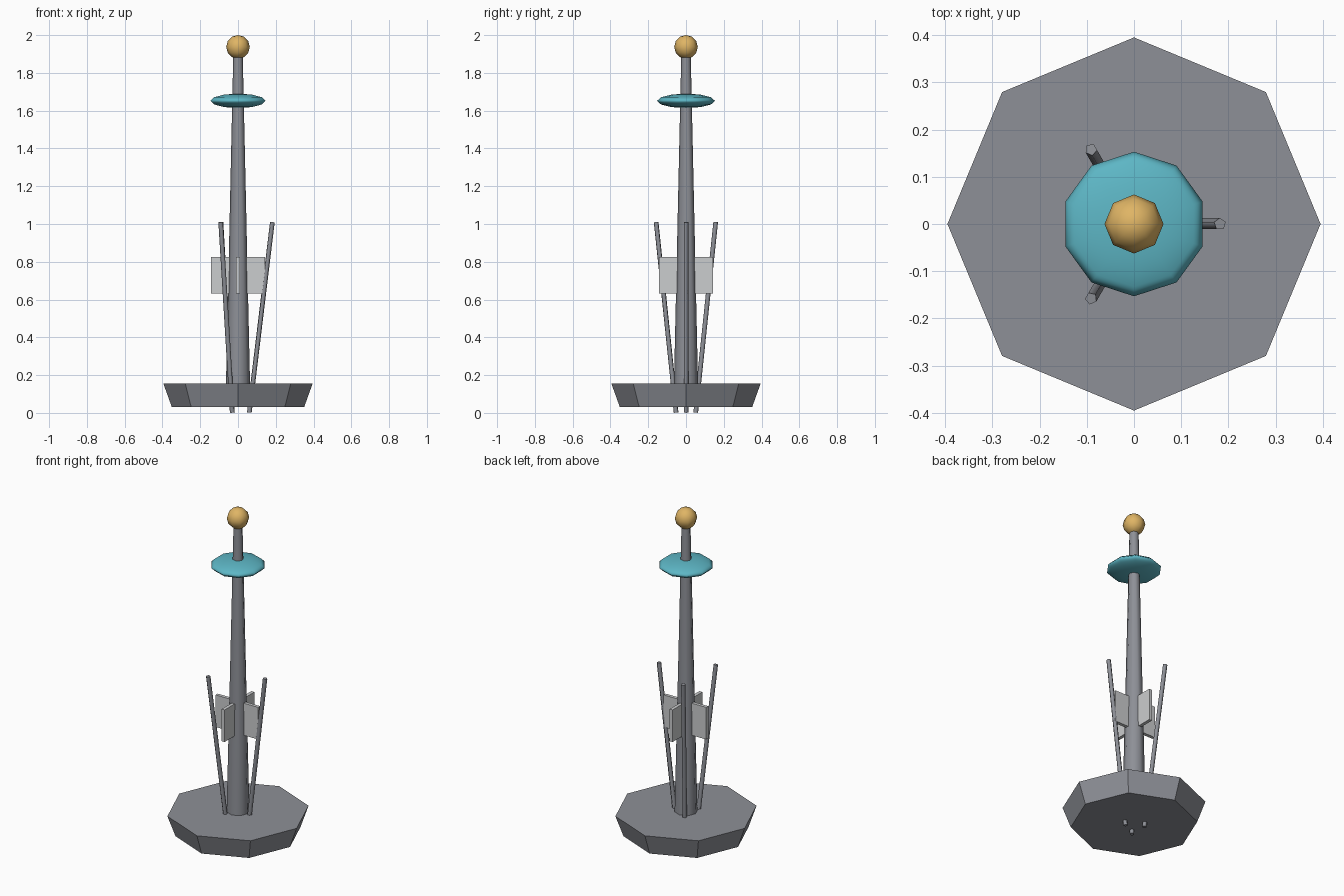
import bpy
import math
from mathutils import Vector

if "Cube" in bpy.data.objects:
    bpy.data.objects.remove(bpy.data.objects["Cube"], do_unlink=True)


def material(name, rgb):
    m = bpy.data.materials.new(name)
    m.use_nodes = True
    m.diffuse_color = (*rgb, 1)
    m.node_tree.nodes["Principled BSDF"].inputs["Base Color"].default_value = (*rgb, 1)
    return m


steel = material("steel grey", (0.27, 0.28, 0.31))
pale = material("pale grey", (0.60, 0.61, 0.62))
teal = material("teal", (0.11, 0.47, 0.56))
gold = material("gold", (0.74, 0.46, 0.13))


def finish(name, mat, smooth_angle=None):
    ob = bpy.context.object
    ob.name = name
    ob.data.materials.append(mat)
    if smooth_angle:
        bpy.ops.object.shade_smooth_by_angle(angle=math.radians(smooth_angle))
    return ob


def taper(name, sides, r_low, r_high, z_low, z_high, mat, smooth=None):
    bpy.ops.mesh.primitive_cone_add(
        vertices=sides, radius1=r_low, radius2=r_high, depth=z_high - z_low,
        location=(0, 0, (z_low + z_high) / 2))
    return finish(name, mat, smooth)


def ball(name, segments, rings, radius, z, squash, mat):
    bpy.ops.mesh.primitive_uv_sphere_add(
        segments=segments, ring_count=rings, radius=radius, location=(0, 0, z))
    bpy.context.object.scale.z = squash
    return finish(name, mat, 80)


# Octagonal foot and tapering mast
taper("base", 8, 0.35, 0.395, 0.03, 0.155, steel)
taper("mast", 8, 0.064, 0.025, 0.14, 1.9, steel, 60)

# Dish and tip
ball("dish", 10, 6, 0.153, 1.652, 0.25, teal)
ball("tip_ball", 8, 6, 0.0625, 1.9375, 1, gold)

# Three struts leaning outward through the base
for i in range(3):
    a = i * math.tau / 3
    out = Vector((math.cos(a), math.sin(a), 0))
    low = out * 0.06 + Vector((0, 0, 0.002))
    high = out * 0.182 + Vector((0, 0, 1.01))
    axis = high - low
    bpy.ops.mesh.primitive_cylinder_add(
        vertices=5, radius=0.013, depth=axis.length, location=(low + high) / 2,
        rotation=(0, math.atan2(0.122, 1.008), a))
    finish(f"strut_{i + 1}", steel, 80)

# Four fins around the mast
for i in range(4):
    a = i * math.tau / 4
    bpy.ops.mesh.primitive_cube_add(
        size=1, location=(0.088 * math.cos(a), 0.088 * math.sin(a), 0.729),
        rotation=(0, 0, a))
    bpy.context.object.scale = (0.11, 0.02, 0.195)
    finish(f"fin_{i + 1}", pale)
